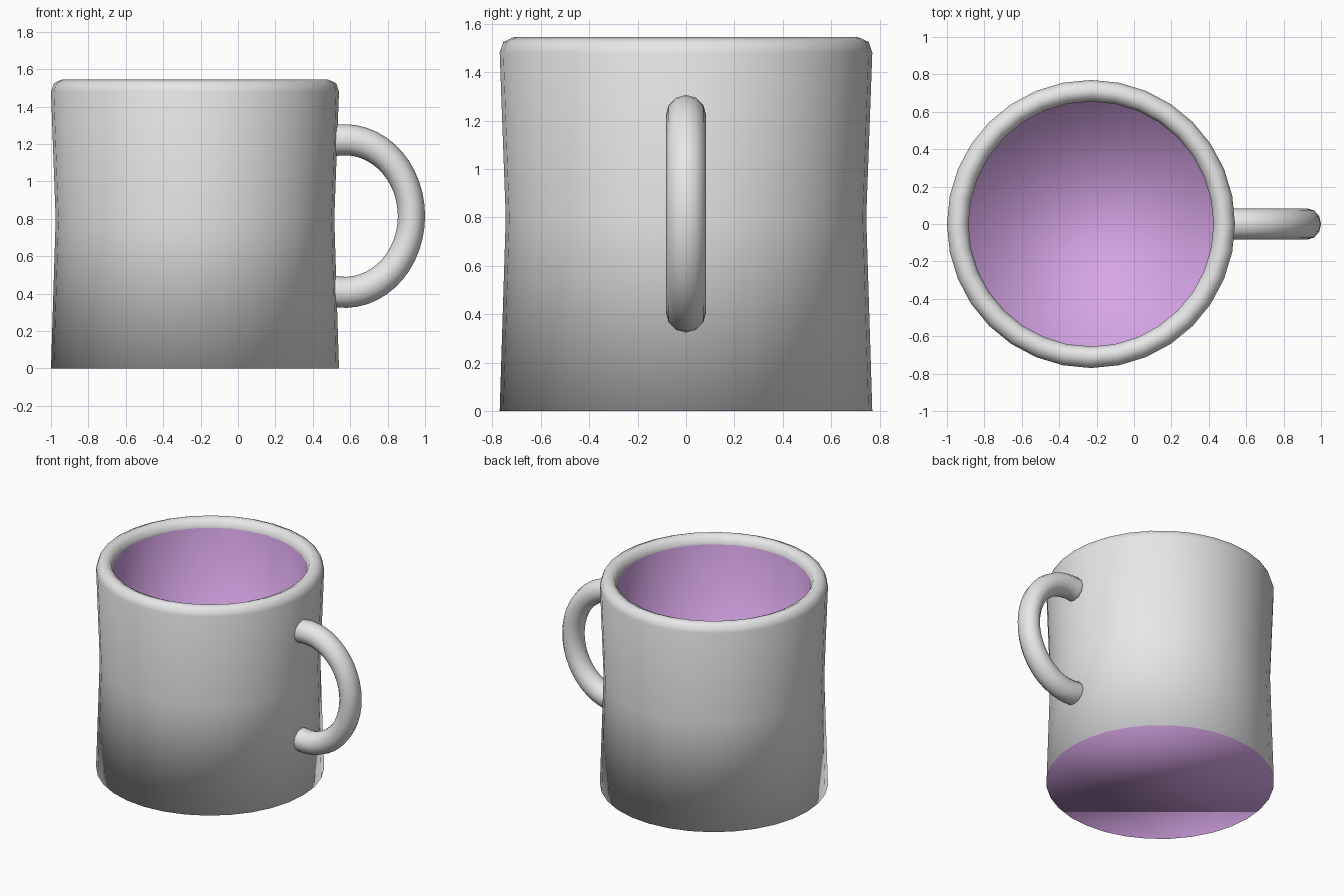
import bpy
import bmesh
from math import cos, sin, pi, radians

SIDES = 32
BODY_X = -0.23

cube = bpy.data.objects.get("Cube")
if cube:
    bpy.data.objects.remove(cube, do_unlink=True)


def make_material(name, rgb):
    mat = bpy.data.materials.new(name)
    mat.use_nodes = True
    mat.diffuse_color = (*rgb, 1)
    mat.node_tree.nodes["Principled BSDF"].inputs["Base Color"].default_value = (*rgb, 1)
    return mat


grey = make_material("light_grey_glaze", (0.8, 0.8, 0.8))
purple = make_material("purple_glaze", (0.72, 0.40, 0.85))


def finish(bm, name, materials):
    bmesh.ops.recalc_face_normals(bm, faces=bm.faces[:])
    for face in bm.faces:
        face.smooth = True
    mesh = bpy.data.meshes.new(name)
    bm.to_mesh(mesh)
    bm.free()
    for mat in materials:
        mesh.materials.append(mat)
    obj = bpy.data.objects.new(name, mesh)
    bpy.context.collection.objects.link(obj)
    return obj


def skin(bm, rings):
    """Join neighbouring rings with quads and close both ends."""
    bands = []
    for low, high in zip(rings, rings[1:]):
        n = len(low)
        bands.append([bm.faces.new((low[i], low[(i + 1) % n], high[(i + 1) % n], high[i]))
                      for i in range(n)])
    caps = [bm.faces.new(rings[0]), bm.faces.new(rings[-1])]
    return bands, caps


# Mug body: waisted outer wall, rounded rim, straight inner wall
profile = [(0.77, 0), (0.745, 0.8), (0.77, 1.48), (0.755, 1.525), (0.712, 1.545),
           (0.67, 1.525), (0.655, 1.48), (0.655, 0.12)]
bm = bmesh.new()
rings = [[bm.verts.new((BODY_X + r * cos(2 * pi * i / SIDES), r * sin(2 * pi * i / SIDES), z))
          for i in range(SIDES)] for r, z in profile]
bands, caps = skin(bm, rings)
# Purple lining, floor and underside
for face in bands[-1] + caps:
    face.material_index = 1
finish(bm, "mug_body", [grey, purple])

# Handle: oval half ring whose ends sink into the wall
bm = bmesh.new()
STEPS, TUBE_SIDES = 28, 12
MAJOR, TUBE, SQUASH = 0.408, 0.083, 0.876
start, end = radians(-103), radians(103)
rings = []
for s in range(STEPS + 1):
    a = start + (end - start) * s / STEPS
    ring = []
    for t in range(TUBE_SIDES):
        b = 2 * pi * t / TUBE_SIDES
        r = MAJOR + TUBE * cos(b)
        ring.append(bm.verts.new((0.57 + SQUASH * r * cos(a), TUBE * sin(b), 0.815 + r * sin(a))))
    rings.append(ring)
skin(bm, rings)
finish(bm, "handle", [grey])
